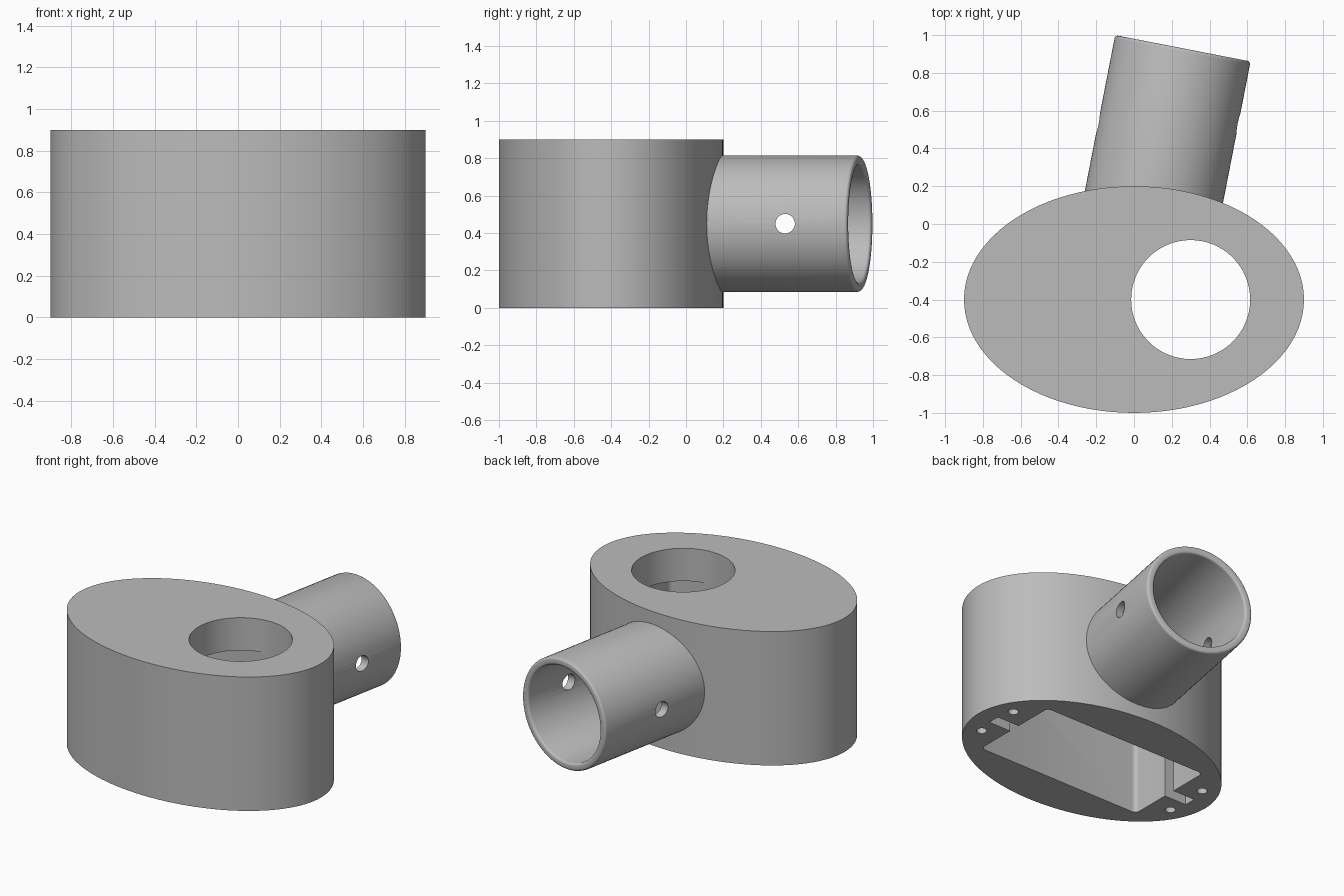
import bpy, bmesh, math
from mathutils import Matrix, Vector

cube = bpy.data.objects.get("Cube")
if cube:
    bpy.data.objects.remove(cube, do_unlink=True)

HEIGHT = 0.9
CENTRE = Vector((0, -0.4, 0))       # centre of the oval housing
TILT = math.radians(11)             # tube swing from straight back
TUBE_Z = 0.45

grey = bpy.data.materials.new("plain_grey")
grey.use_nodes = True
grey.diffuse_color = (0.5, 0.5, 0.5, 1)
grey.node_tree.nodes["Principled BSDF"].inputs["Base Color"].default_value = (0.5, 0.5, 0.5, 1)


def finish(name, bm):
    bmesh.ops.recalc_face_normals(bm, faces=bm.faces[:])
    mesh = bpy.data.meshes.new(name)
    bm.to_mesh(mesh)
    bm.free()
    mesh.materials.append(grey)
    obj = bpy.data.objects.new(name, mesh)
    bpy.context.collection.objects.link(obj)
    return obj


def cylinder(name, radius, depth, matrix, segments=48):
    bm = bmesh.new()
    bmesh.ops.create_cone(bm, cap_ends=True, segments=segments, radius1=radius,
                          radius2=radius, depth=depth, matrix=matrix)
    return finish(name, bm)


def box(name, size, middle, rounding=0):
    bm = bmesh.new()
    bmesh.ops.create_cube(bm, size=1, matrix=Matrix.Translation(middle) @ Matrix.Diagonal((*size, 1)))
    if rounding:
        upright = [e for e in bm.edges if abs(e.verts[0].co.z - e.verts[1].co.z) > 0.01]
        bmesh.ops.bevel(bm, geom=upright, offset=rounding, segments=5, profile=0.5, affect='EDGES')
    return finish(name, bm)


def select_only(obj):
    bpy.ops.object.select_all(action='DESELECT')
    obj.select_set(True)
    bpy.context.view_layer.objects.active = obj


def cut(obj, cutters):
    for cutter in cutters:
        cutter.hide_render = True
        mod = obj.modifiers.new("cut", 'BOOLEAN')
        mod.operation = 'DIFFERENCE'
        mod.solver = 'EXACT'
        mod.object = cutter
        select_only(obj)
        bpy.ops.object.modifier_apply(modifier=mod.name)
        bpy.data.objects.remove(cutter, do_unlink=True)


def smooth(obj):
    select_only(obj)
    bpy.ops.object.shade_smooth_by_angle(angle=math.radians(30))


# Oval housing
oval = Matrix.Translation(CENTRE + Vector((0, 0, HEIGHT / 2))) @ Matrix.Diagonal((0.9, 0.6, 1, 1))
housing = cylinder("oval_housing", 1, HEIGHT, oval, 96)

# Pocket open at the bottom, end slots, round top opening
POCKET_TOP = 0.68
cutters = [
    box("pocket_cutter", (1.23, 0.63, POCKET_TOP + 0.1),
        CENTRE + Vector((0, 0, (POCKET_TOP - 0.1) / 2)), 0.03),
    box("slot_cutter", (1.56, 0.08, POCKET_TOP + 0.09),
        CENTRE + Vector((0, 0, (POCKET_TOP - 0.11) / 2))),
    cylinder("opening_cutter", 0.315, 0.8,
             Matrix.Translation(CENTRE + Vector((0.3, 0, 0.95))), 64),
]
# Four screw holes around the slots
for sx in (-1, 1):
    for sy in (-1, 1):
        place = Matrix.Translation(CENTRE + Vector((0.75 * sx, 0.15 * sy, 0.1)))
        cutters.append(cylinder("screw_cutter", 0.032, 0.6, place, 24))
cut(housing, cutters)
smooth(housing)

# Tube socket: ring profile (radius, distance) spun around its axis
INNER, OUTER, START, END, LIP = 0.315, 0.365, 0.43, 1.355, 0.016
profile = [(INNER, START), (OUTER, START)]
for corner, first in ((OUTER - LIP, 0), (INNER + LIP, 90)):
    for step in range(5):
        a = math.radians(first + step * 22.5)
        profile.append((corner + LIP * math.cos(a), END - LIP + LIP * math.sin(a)))
bm = bmesh.new()
ring = [bm.verts.new((r, 0, d)) for r, d in profile]
edges = [bm.edges.new((ring[i], ring[(i + 1) % len(ring)])) for i in range(len(ring))]
bmesh.ops.spin(bm, geom=ring + edges, cent=(0, 0, 0), axis=(0, 0, 1),
               angle=math.tau, steps=72, use_merge=True)
bmesh.ops.remove_doubles(bm, verts=bm.verts[:], dist=0.0001)
lay = (Matrix.Translation(CENTRE + Vector((0, 0, TUBE_Z)))
       @ Matrix.Rotation(-TILT, 4, 'Z') @ Matrix.Rotation(-math.pi / 2, 4, 'X'))
bmesh.ops.transform(bm, matrix=lay, verts=bm.verts[:])
tube = finish("tube_socket", bm)

# Cross pin hole through both tube walls
across = Matrix.Translation((0.18, 0.53, TUBE_Z)) @ Matrix.Rotation(math.pi / 2, 4, 'Y')
cut(tube, [cylinder("pin_cutter", 0.052, 1.4, across, 32)])
smooth(tube)
